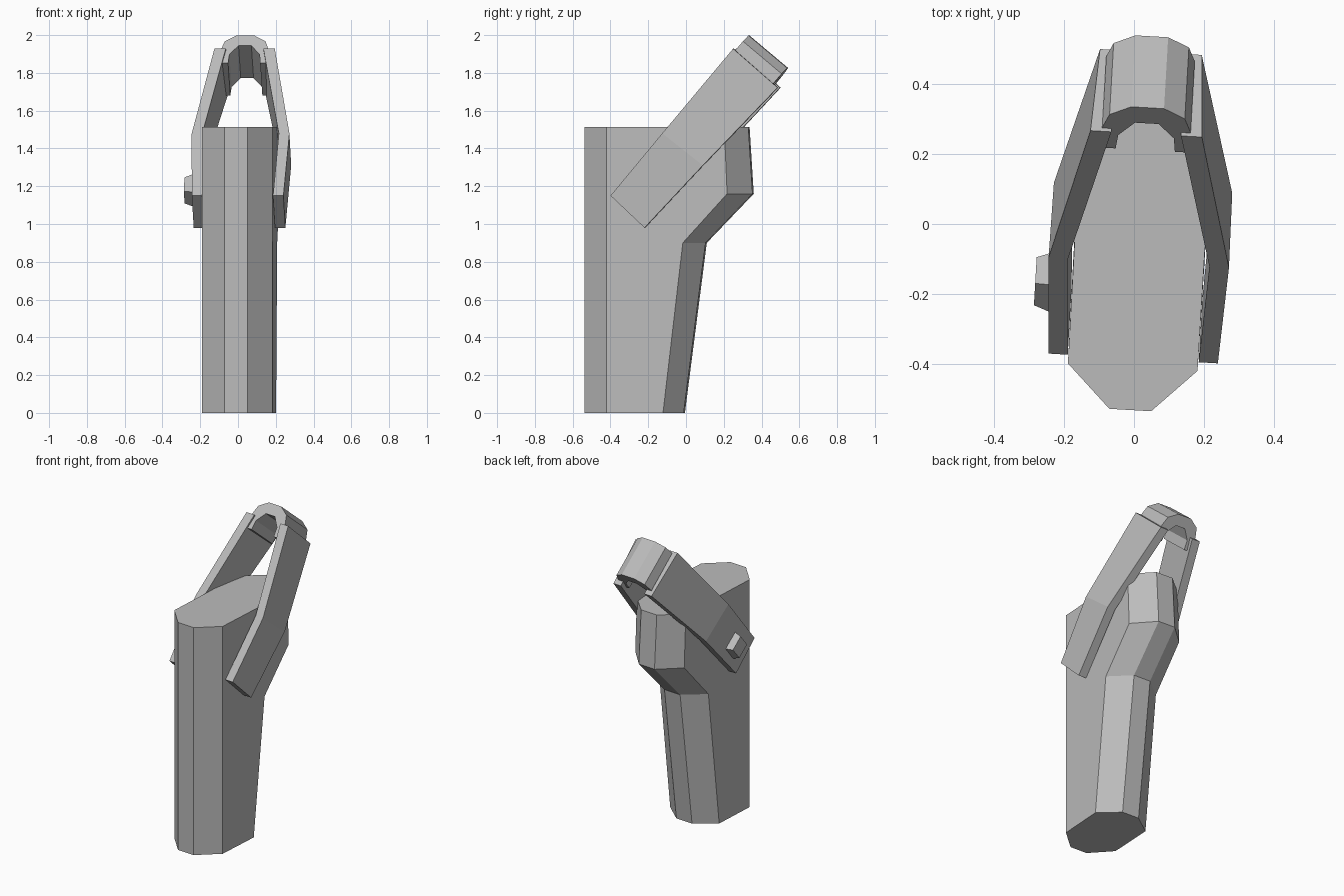
import bpy, bmesh, math
from mathutils import Matrix, Vector

if "Cube" in bpy.data.objects:
    bpy.data.objects.remove(bpy.data.objects["Cube"], do_unlink=True)

grey = bpy.data.materials.new("plain grey")
grey.use_nodes = True
grey.diffuse_color = (0.5, 0.5, 0.5, 1)
grey.node_tree.nodes["Principled BSDF"].inputs["Base Color"].default_value = (0.5, 0.5, 0.5, 1)

# Everything shares a slight turn about the vertical axis
TURN = Matrix.Rotation(math.radians(-3.3), 4, 'Z') @ Matrix.Translation((0.02, 0, 0))


def loft(name, rings):
    """Join matching rings of points into a closed solid."""
    bm = bmesh.new()
    rows = [[bm.verts.new(TURN @ Vector(p)) for p in ring] for ring in rings]
    n = len(rows[0])
    for a, b in zip(rows, rows[1:]):
        for i in range(n):
            j = (i + 1) % n
            bm.faces.new((a[i], a[j], b[j], b[i]))
    bm.faces.new(rows[0])
    bm.faces.new(rows[-1])
    bmesh.ops.recalc_face_normals(bm, faces=bm.faces)
    mesh = bpy.data.meshes.new(name)
    bm.to_mesh(mesh)
    bm.free()
    mesh.materials.append(grey)
    obj = bpy.data.objects.new(name, mesh)
    bpy.context.collection.objects.link(obj)
    return obj


# Body: eight-sided sleeve with a straight front and a kinked back
def body_ring(z, shoulder, back):
    half = [(0.06, -0.533), (0.186, -0.41), (0.188, shoulder), (0.06, back)]
    outline = half + [(-x, y) for x, y in reversed(half)]
    return [(x, y, z) for x, y in outline]


loft("body", [body_ring(0, -0.11, -0.008), body_ring(0.9, -0.005, 0.108),
              body_ring(1.16, 0.23, 0.357), body_ring(1.513, 0.215, 0.335)])

# Straps: front edge (y, z), back edge (y, z), outer x at each edge, inner x at each edge
STATIONS = [((-0.385, 1.15), (-0.205, 0.98), 0.243, 0.243, 0.188, 0.188),
            ((-0.11, 1.48), (0.105, 1.31), 0.259, 0.256, 0.203, 0.2),
            ((0.26, 1.928), (0.495, 1.722), 0.16, 0.146, 0.1, 0.09)]
for name, s in (("left_strap", 1), ("right_strap", -1)):
    loft(name, [[(s * of, *f), (s * ob, *b), (s * ib, *b), (s * nf, *f)]
                for f, b, of, ob, nf, ib in STATIONS])

# Loop: faceted arch joining the strap tips, swept across the strap width
ALONG = Vector((0, 0.64, 0.768))
ACROSS = Vector((0, 0.205, -0.172))
TIP = Vector((0, 0.335, 1.998))
outer = [(0.047, 0), (0.108, -0.04), (0.127, -0.1), (0.12, -0.19)]
inner = [(0.085, -0.19), (0.08, -0.13), (0.034, -0.07)]
half = outer + inner
arch = half + [(-x, s) for x, s in reversed(half)]
loft("top_loop", [[TIP + ALONG * s + ACROSS * t + Vector((x, 0, 0)) for x, s in arch]
                  for t in (0, 1)])

# Fastener: small tapered stud on the right strap
centre = Vector((0, -0.18, 1.178))
side = Vector((0, 0.768, -0.64))
loft("strap_stud", [[centre + Vector((x, 0, 0)) + (ALONG * u + side * v) * r
                     for u, v in ((1, 1), (1, -1), (-1, -1), (-1, 1))]
                    for x, r in ((-0.235, 0.064), (-0.293, 0.049))])
